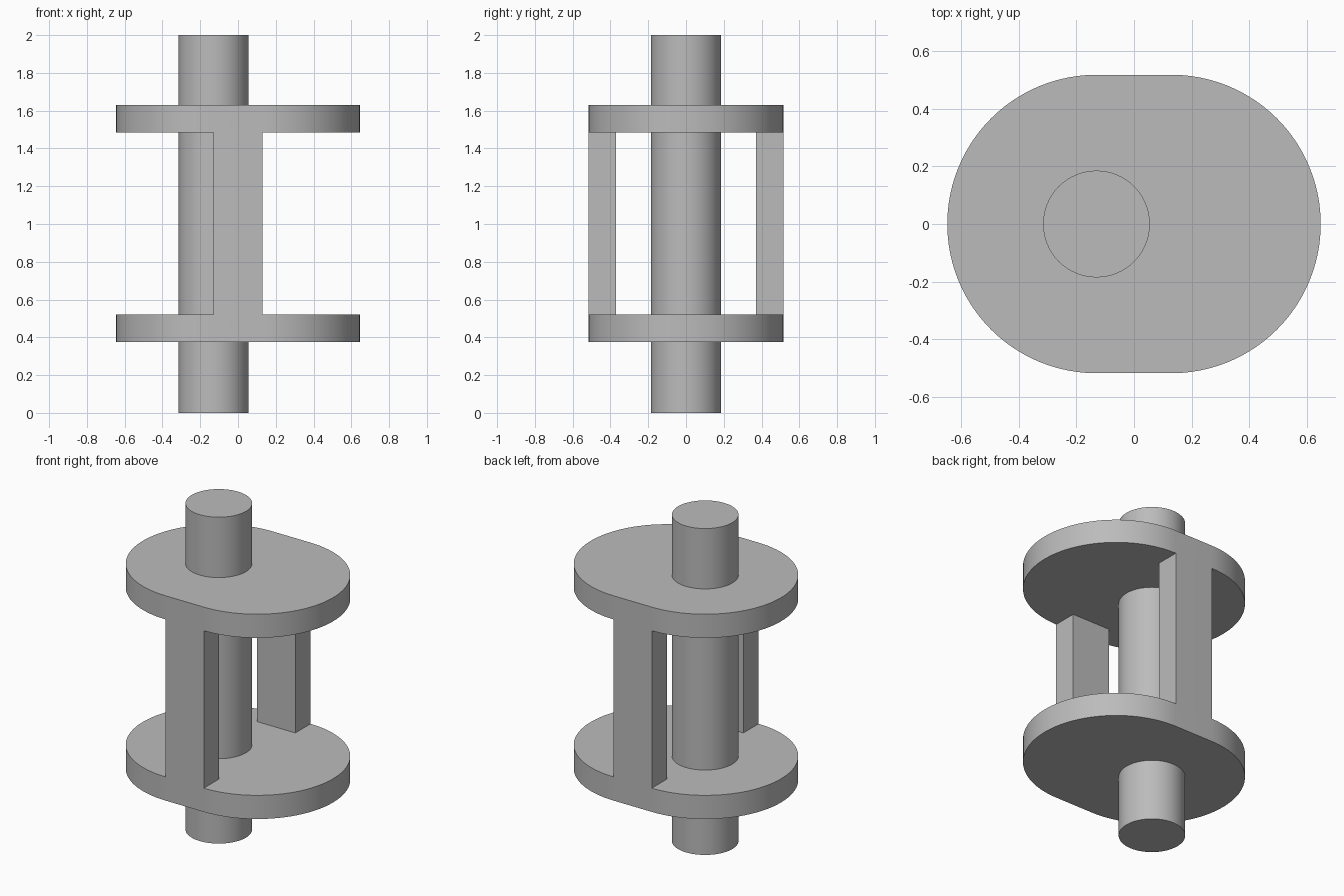
import bpy
import bmesh
from math import cos, sin, pi, radians

cube = bpy.data.objects.get("Cube")
if cube:
    bpy.data.objects.remove(cube, do_unlink=True)

grey = bpy.data.materials.new("plain grey")
grey.use_nodes = True
GREY = (0.5, 0.5, 0.5, 1)
grey.diffuse_color = GREY
grey.node_tree.nodes["Principled BSDF"].inputs["Base Color"].default_value = GREY

HALF = 0.13          # half the straight side, also half the pillar width
RADIUS = 0.517       # plate end radius
INNER = 0.37         # inner face of the pillars
LOW, HIGH = 0.375, 1.63
GAP_LOW, GAP_HIGH = 0.52, 1.485


def prism(name, outline, z0, z1):
    """Extrude a flat outline from z0 to z1."""
    bm = bmesh.new()
    face = bm.faces.new([bm.verts.new((x, y, z0)) for x, y in outline])
    top = bmesh.ops.extrude_face_region(bm, geom=[face])["geom"]
    for v in top:
        if isinstance(v, bmesh.types.BMVert):
            v.co.z = z1
    bmesh.ops.recalc_face_normals(bm, faces=bm.faces)
    mesh = bpy.data.meshes.new(name)
    bm.to_mesh(mesh)
    bm.free()
    mesh.materials.append(grey)
    obj = bpy.data.objects.new(name, mesh)
    bpy.context.collection.objects.link(obj)
    return obj


def arc(cx, radius, start, sweep, steps):
    return [(cx + radius * cos(start + sweep * i / steps),
             radius * sin(start + sweep * i / steps)) for i in range(steps + 1)]


def smooth(obj):
    bpy.ops.object.select_all(action="DESELECT")
    obj.select_set(True)
    bpy.context.view_layer.objects.active = obj
    bpy.ops.object.shade_smooth_by_angle(angle=radians(30))


# Carrier: rounded block hollowed to leave two plates and two flush pillars
stadium = arc(HALF, RADIUS, -pi / 2, pi, 48) + arc(-HALF, RADIUS, pi / 2, pi, 48)
carrier = prism("carrier_plates_and_pillars", stadium, LOW, HIGH)
h_outline = [(-1, -1), (-HALF, -1), (-HALF, -INNER), (HALF, -INNER), (HALF, -1), (1, -1),
             (1, 1), (HALF, 1), (HALF, INNER), (-HALF, INNER), (-HALF, 1), (-1, 1)]
cutter = prism("gap_cutter", h_outline, GAP_LOW, GAP_HIGH)
cutter.hide_render = True

cut = carrier.modifiers.new("gap", "BOOLEAN")
cut.operation = "DIFFERENCE"
cut.solver = "EXACT"
cut.object = cutter
bpy.context.view_layer.objects.active = carrier
bpy.ops.object.modifier_apply(modifier=cut.name)
bpy.data.objects.remove(cutter, do_unlink=True)
smooth(carrier)

# Off-centre shaft running through both plates
shaft = prism("shaft", arc(-HALF, 0.185, 0, 2 * pi, 64)[:-1], 0, 2)
smooth(shaft)
